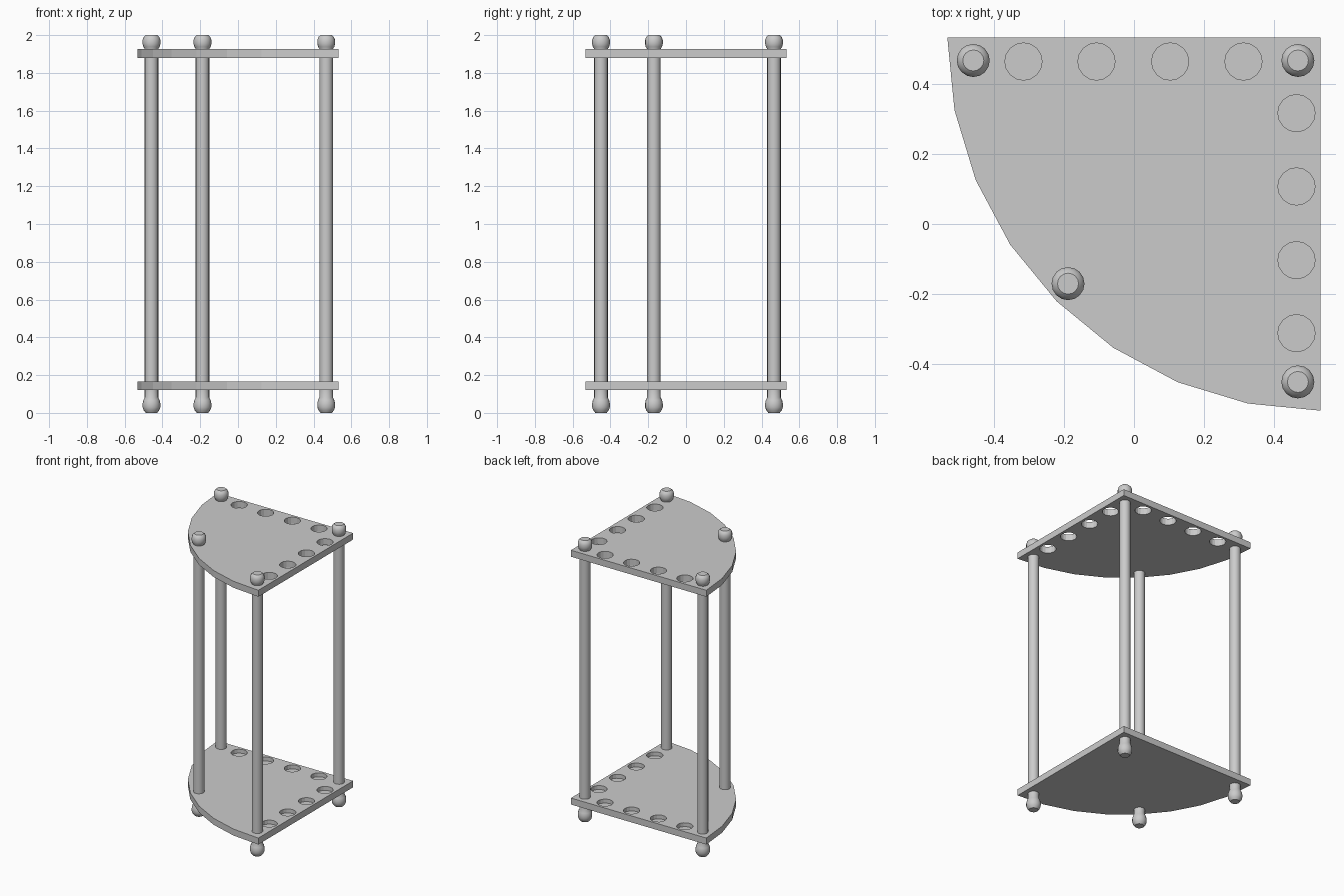
import bpy, bmesh
from math import cos, sin, pi

if "Cube" in bpy.data.objects:
    bpy.data.objects.remove(bpy.data.objects["Cube"])

CORNER = 0.532
RADIUS = 1.064
HOLES = [-0.315, -0.107, 0.103, 0.312]
POLES = {"left": (-0.458, 0.466), "corner": (0.467, 0.466),
         "right": (0.467, -0.45), "front": (-0.188, -0.17)}


def make_object(name, bm):
    bmesh.ops.recalc_face_normals(bm, faces=bm.faces)
    mesh = bpy.data.meshes.new(name)
    bm.to_mesh(mesh)
    bm.free()
    ob = bpy.data.objects.new(name, mesh)
    bpy.context.collection.objects.link(ob)
    bpy.ops.object.select_all(action='DESELECT')
    ob.select_set(True)
    bpy.context.view_layer.objects.active = ob
    return ob


def prism(bm, outline, z0, z1):
    low = [bm.verts.new((x, y, z0)) for x, y in outline]
    high = [bm.verts.new((x, y, z1)) for x, y in outline]
    bm.faces.new(low[::-1])
    bm.faces.new(high)
    n = len(outline)
    for i in range(n):
        j = (i + 1) % n
        bm.faces.new((low[i], low[j], high[j], high[i]))


def circle(x, y, r, n=16):
    return [(x + r * cos(2 * pi * i / n), y + r * sin(2 * pi * i / n)) for i in range(n)]


def shelf(name, z0, z1, cut_from):
    # Quarter-round board
    bm = bmesh.new()
    arc = [(CORNER + RADIUS * cos(pi + pi / 2 * i / 8),
            CORNER + RADIUS * sin(pi + pi / 2 * i / 8)) for i in range(9)]
    prism(bm, [(CORNER, CORNER)] + arc, z0, z1)
    board = make_object(name, bm)
    # Row of holes along each straight edge
    bm = bmesh.new()
    for t in HOLES:
        prism(bm, circle(t, 0.463, 0.053), cut_from, z1 + 0.05)
        prism(bm, circle(0.463, t + 0.004, 0.053), cut_from, z1 + 0.05)
    cutter = make_object(name + "_hole_cutter", bm)
    cutter.hide_render = True
    mod = board.modifiers.new("holes", 'BOOLEAN')
    mod.object = cutter
    mod.operation = 'DIFFERENCE'
    mod.solver = 'EXACT'
    bpy.context.view_layer.objects.active = board
    bpy.ops.object.modifier_apply(modifier=mod.name)
    bpy.data.objects.remove(cutter)


def lathe(name, x, y, profile, n=16):
    bm = bmesh.new()
    rings = [[bm.verts.new((px, py, z)) for px, py in circle(x, y, r, n)] for r, z in profile]
    for a, b in zip(rings, rings[1:]):
        for i in range(n):
            j = (i + 1) % n
            bm.faces.new((a[i], a[j], b[j], b[i]))
    bm.faces.new(rings[0][::-1])
    bm.faces.new(rings[-1])
    make_object(name, bm)
    bpy.ops.object.shade_smooth_by_angle(angle=0.7)


# Upper board has through holes, lower board has blind sockets
shelf("top_shelf", 1.88, 1.926, 1.8)
shelf("bottom_shelf", 0.12, 0.166, 0.138)

# Poles, each with a ball foot and a ball finial
FOOT = [(0.030, 0.005), (0.041, 0.014), (0.047, 0.030), (0.047, 0.050),
        (0.043, 0.068), (0.036, 0.082), (0.036, 0.13)]
FINIAL = [(0.036, 1.915), (0.036, 1.927), (0.043, 1.938), (0.047, 1.954),
          (0.047, 1.974), (0.041, 1.990), (0.030, 2.0)]
FOOT = [(r, z - 0.005 if z < 0.01 else z) for r, z in FOOT]
for label, (x, y) in POLES.items():
    lathe(label + "_pole", x, y, [(0.036, 0.13), (0.036, 1.915)])
    lathe(label + "_foot", x, y, FOOT)
    lathe(label + "_finial", x, y, FINIAL)
